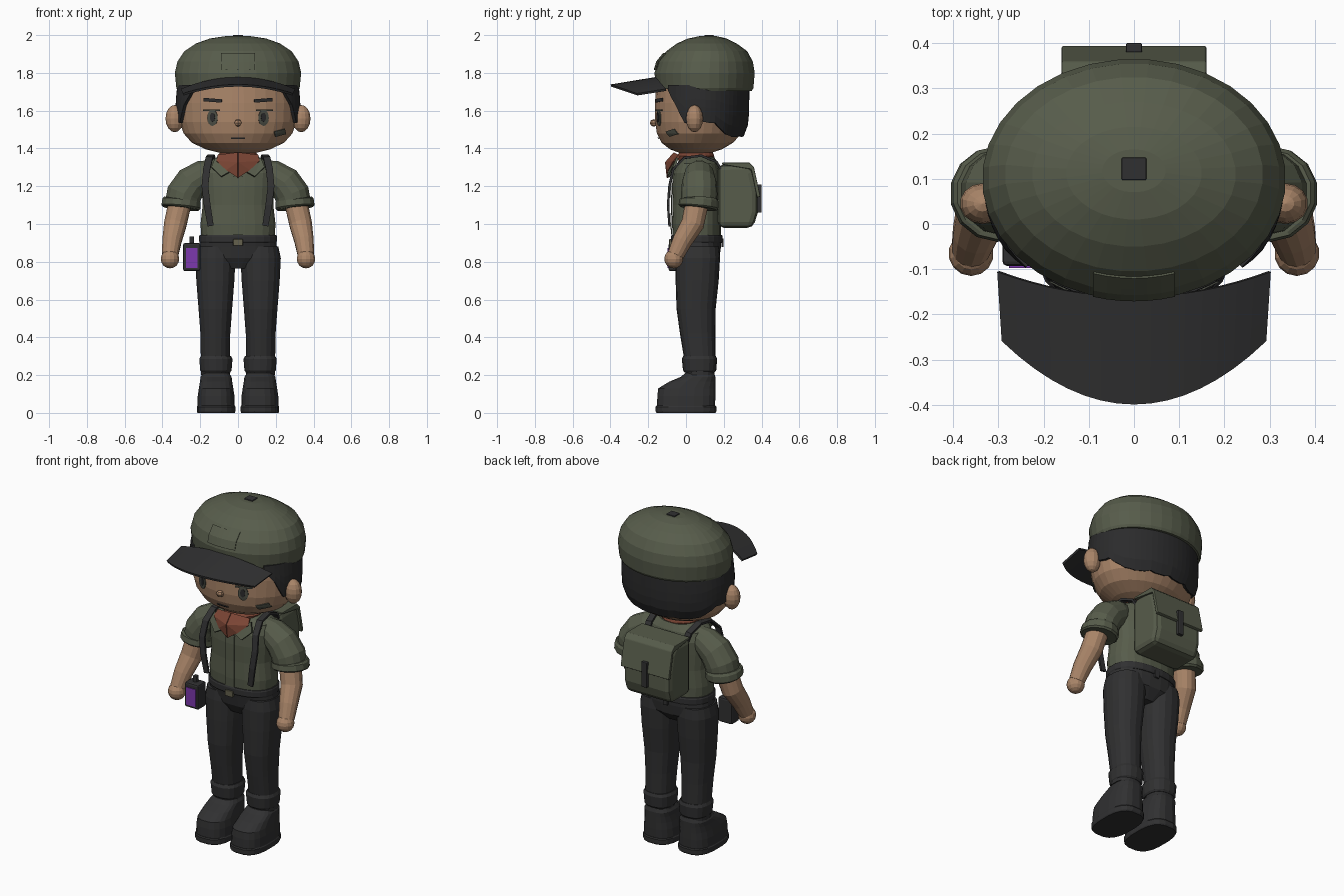
import bpy, bmesh, math
from mathutils import Vector, Matrix

if "Cube" in bpy.data.objects:
    bpy.data.objects.remove(bpy.data.objects["Cube"])


def material(name, r, g, b):
    m = bpy.data.materials.new(name)
    m.use_nodes = True
    m.diffuse_color = (r, g, b, 1)
    m.node_tree.nodes["Principled BSDF"].inputs["Base Color"].default_value = (r, g, b, 1)
    return m


GREEN = material("olive_cloth", .095, .107, .07)
DARK = material("charcoal", .03, .03, .031)
HAIR = material("black_hair", .024, .024, .025)
SKIN = material("skin", .40, .235, .14)
RUST = material("rust_scarf", .20, .06, .035)
PURPLE = material("purple_screen", .20, .04, .42)
IRIS = material("grey_eye", .075, .08, .062)
BRASS = material("dull_buckle", .13, .12, .075)


def finish(name, bm, mat, mirror=False, solid=0, bevel=0):
    bmesh.ops.recalc_face_normals(bm, faces=bm.faces)
    me = bpy.data.meshes.new(name)
    bm.to_mesh(me)
    bm.free()
    me.materials.append(mat)
    ob = bpy.data.objects.new(name, me)
    bpy.context.scene.collection.objects.link(ob)
    if solid:
        s = ob.modifiers.new("Thickness", 'SOLIDIFY')
        s.thickness, s.offset = solid, 0
    if bevel:
        b = ob.modifiers.new("Bevel", 'BEVEL')
        b.width, b.segments = bevel, 2
    if mirror:
        ob.modifiers.new("Mirror", 'MIRROR')
    return ob


def skin_rings(bm, rings, closed=True, caps=True):
    """Bridge equal rows of points with quads."""
    rows = [[bm.verts.new(p) for p in r] for r in rings]
    n = len(rows[0])
    for a, b in zip(rows, rows[1:]):
        for i in range(n if closed else n - 1):
            j = (i + 1) % n
            bm.faces.new((a[i], a[j], b[j], b[i]))
    if caps and closed:
        bm.faces.new(rows[0][::-1])
        bm.faces.new(rows[-1])


def power(v, p):
    return math.copysign(abs(v) ** (2 / p), v)


def loft(name, prof, mat, cx=0, p=2, n=24, mirror=False):
    """Stack of rounded sections; each is (z, half width, front y, back y)."""
    bm = bmesh.new()
    turn = [2 * math.pi * (i + .5) / n for i in range(n)]
    skin_rings(bm, [[(cx + rx * power(math.cos(a), p),
                      (f + b) / 2 + (b - f) / 2 * power(math.sin(a), p), z) for a in turn]
                    for z, rx, f, b in prof])
    return finish(name, bm, mat, mirror)


def tube(name, path, mat, n=14, flat=1, mirror=True):
    """Tapered tube through (x, y, z, radius); flat squashes its depth."""
    bm, rings = bmesh.new(), []
    pts = [Vector(q[:3]) for q in path]
    for i, c in enumerate(pts):
        t = (pts[min(i + 1, len(pts) - 1)] - pts[max(i - 1, 0)]).normalized()
        side = (Vector((1, 0, 0)) - t * t.x).normalized()
        nrm = t.cross(side)
        r = path[i][3]
        ang = [2 * math.pi * (k + .5) / n for k in range(n)]
        rings.append([c + side * r * math.cos(a) + nrm * r * flat * math.sin(a) for a in ang])
    skin_rings(bm, rings)
    return finish(name, bm, mat, mirror)


def box(name, c, s, mat, bevel=0, mirror=False):
    bm = bmesh.new()
    bmesh.ops.create_cube(bm, size=1, matrix=Matrix.LocRotScale(Vector(c), None, Vector(s)))
    return finish(name, bm, mat, mirror, bevel=bevel)


def ball(name, c, s, mat, mirror=False, seg=14):
    bm = bmesh.new()
    bmesh.ops.create_uvsphere(bm, u_segments=seg, v_segments=seg // 2 + 1, radius=1,
                              matrix=Matrix.LocRotScale(Vector(c), None, Vector(s)))
    return finish(name, bm, mat, mirror)


def prism(name, pts, hw, mat, bevel):
    """Side outline of (y, z) points pulled across the width."""
    bm = bmesh.new()
    skin_rings(bm, [[(x, y, z) for y, z in pts] for x in (-hw, hw)])
    return finish(name, bm, mat, bevel=bevel)


def section(prof, z):
    for a, b in zip(prof, prof[1:]):
        if a[0] <= z <= b[0]:
            t = (z - a[0]) / (b[0] - a[0])
            return [u + (v - u) * t for u, v in zip(a, b)]
    return prof[-1]


def patch(name, prof, c, half, mat, off=.004, tilt=0, p=2, oval=False, mirror=False, n=6):
    """Thin plate laid on the front of a lofted shape."""
    bm, rows = bmesh.new(), []
    for j in range(n + 1):
        row = []
        for i in range(n + 1):
            u, v = 2 * i / n - 1, 2 * j / n - 1
            if oval:
                u, v = u * math.sqrt(1 - v * v / 2), v * math.sqrt(1 - u * u / 2)
            u, v = u * half[0], v * half[1]
            x = c[0] + u * math.cos(tilt) - v * math.sin(tilt)
            z = c[1] + u * math.sin(tilt) + v * math.cos(tilt)
            _, rx, f, b = section(prof, z)
            d = (b - f) / 2 * max(0, 1 - abs(x / rx) ** p) ** (1 / p)
            row.append((x, (f + b) / 2 - d - off, z))
        rows.append(row)
    skin_rings(bm, rows, closed=False)
    return finish(name, bm, mat, mirror, solid=.005)


# Head, ears, nose and neck
head = [(1.375, .09, -.03, .13), (1.395, .17, -.085, .19), (1.43, .245, -.13, .25),
        (1.48, .29, -.155, .295), (1.54, .31, -.165, .312), (1.64, .315, -.165, .315),
        (1.74, .305, -.16, .315)]
loft("head", head, SKIN, n=32)
ball("ears", (.335, .045, 1.558), (.05, .045, .072), SKIN, mirror=True)
ball("nose", (0, -.17, 1.535), (.022, .022, .02), SKIN, seg=6)
loft("neck", [(1.3, .075, 0, .14), (1.4, .075, 0, .14)], SKIN, n=14)

# Face details
patch("irises", head, (.135, 1.562), (.027, .042), IRIS, oval=True, mirror=True)
patch("pupils", head, (.135, 1.565), (.013, .024), HAIR, .007, oval=True, mirror=True)
patch("lash_lines", head, (.14, 1.602), (.045, .005), IRIS, .008, mirror=True)
patch("eyebrows", head, (.134, 1.655), (.048, .009), HAIR, .005, tilt=.08, mirror=True)
patch("mouth", head, (0, 1.455), (.036, .003), HAIR, .004)
patch("cheek_smudge", head, (.222, 1.483), (.029, .014), IRIS, .004, tilt=.25)

# Hair shell with an uneven lower edge, keyed by angle from the back of the head
edge = [(0, 1.465), (50, 1.465), (72, 1.53), (96, 1.55), (108, 1.535), (118, 1.61), (132, 1.71)]
bm, rows = bmesh.new(), []
for k in range(-22, 23):
    deg = k * 6
    low = section(edge, abs(deg))[1] + (.007 if k % 4 == 0 else 0)
    row = []
    for j in range(6):
        z = low + (1.735 - low) * j / 5
        _, rx, f, b = section(head, z)
        a = math.radians(deg)
        row.append(((rx + .006) * math.sin(a), (f + b) / 2 + ((b - f) / 2 + .01) * math.cos(a), z))
    rows.append(row)
skin_rings(bm, rows, closed=False)
finish("hair", bm, HAIR, solid=.02)

# Cap, badge patch, button and brim
cap = [(1.705, .32, -.15, .35), (1.72, .328, -.16, .358), (1.80, .336, -.168, .365),
       (1.86, .322, -.15, .355), (1.915, .285, -.105, .325), (1.955, .225, -.05, .27),
       (1.982, .15, .01, .215), (1.994, .07, .07, .165)]
loft("cap", cap, GREEN, n=32)
patch("cap_patch", cap, (0, 1.86), (.09, .045), GREEN, .005)
box("cap_button", (0, .122, 1.993), (.055, .05, .014), DARK, .003)
bm, rows = bmesh.new(), []
for k in range(-8, 9):
    u = k / 8
    back = Vector((.3 * u, -.16 + .055 * u * u, 1.772 - .062 * u * u))
    front = Vector((.29 * u, -.398 + .14 * u * u, 1.733 - .047 * u * u))
    rows.append([back.lerp(front, t / 3) for t in range(4)])
skin_rings(bm, rows, closed=False)
finish("cap_brim", bm, DARK, solid=.012)

# Shirt body, placket and collar
torso = [(.92, .195, -.07, .185), (1.0, .2, -.075, .185), (1.1, .188, -.072, .185),
         (1.2, .195, -.075, .185), (1.27, .2, -.07, .182), (1.32, .18, -.05, .17),
         (1.355, .11, -.02, .15)]
loft("shirt", torso, GREEN, p=2.4)
patch("shirt_placket", torso, (0, 1.1), (.03, .155), GREEN, .005, p=2.4, n=12)


def facets(name, fan, mat, thick, mirror=True):
    bm = bmesh.new()
    v = [bm.verts.new(q) for q in fan]
    for a, b in zip(v[1:], v[2:]):
        bm.faces.new((v[0], a, b))
    finish(name, bm, mat, mirror, solid=thick)


facets("collar", [(.12, -.045, 1.35), (.14, -.065, 1.30), (.088, -.092, 1.25), (.02, -.09, 1.29)],
       GREEN, .012)

# Knotted scarf
facets("scarf_front", [(0, -.105, 1.325), (0, -.095, 1.245), (.06, -.088, 1.285),
                       (.112, -.062, 1.33), (.105, -.035, 1.362), (0, -.06, 1.375)], RUST, .014)
loft("scarf_collar", [(1.335, .105, -.045, .145), (1.36, .112, -.05, .15), (1.385, .09, -.03, .14)],
     RUST, n=18)

# Sleeves, rolled cuffs, forearms and hands
tube("sleeves", [(.1, .07, 1.29, .055), (.18, .07, 1.262, .08), (.245, .07, 1.22, .092),
                 (.285, .07, 1.16, .096), (.3, .068, 1.09, .092)], GREEN)
tube("sleeve_cuffs", [(.298, .069, 1.132, .096), (.299, .069, 1.125, .104),
                      (.302, .066, 1.092, .106), (.303, .065, 1.083, .098)], GREEN)
tube("forearms", [(.305, .06, 1.12, .062), (.332, .035, 1.0, .061), (.35, -.02, .91, .052),
                  (.36, -.055, .835, .044)], SKIN)
ball("hands", (.36, -.065, .815), (.05, .05, .05), SKIN, mirror=True)

# Trousers, belt and buckle
loft("trouser_seat", [(.765, .09, -.02, .13), (.82, .2, -.05, .178), (.88, .207, -.06, .186),
                      (.93, .2, -.07, .187)], DARK, p=2.4)
loft("trouser_legs", [(.2, .078, .0, .15), (.3, .078, -.012, .155), (.42, .08, -.032, .155),
                      (.55, .09, -.05, .157), (.7, .102, -.055, .173), (.82, .108, -.056, .18),
                      (.88, .095, -.05, .175)], DARK, cx=.12, p=2.3, n=18, mirror=True)
loft("belt", [(.9, .203, -.076, .191), (.908, .207, -.08, .195), (.935, .207, -.08, .195),
              (.943, .203, -.076, .191)], DARK, p=2.4)
box("belt_buckle", (0, -.082, .903), (.052, .014, .034), BRASS, .003)
box("belt_loop", (0, .193, .9), (.03, .012, .045), DARK, .003)

# Boots with soles and ankle bands
loft("boots", [(.03, .1, -.155, .155), (.09, .098, -.153, .157), (.13, .092, -.148, .157),
               (.165, .086, -.09, .157), (.19, .083, -.03, .157), (.21, .07, -.005, .15)],
     DARK, cx=.116, p=2.8, n=20, mirror=True)
loft("boot_soles", [(0, .1, -.157, .157), (.008, .103, -.162, .162), (.032, .103, -.162, .162),
                    (.038, .099, -.157, .157)], DARK, cx=.116, p=2.8, n=20, mirror=True)
loft("ankle_bands", [(.215, .077, -.008, .152), (.225, .084, -.016, .16), (.285, .089, -.022, .165),
                     (.302, .08, -.014, .158)], DARK, cx=.117, p=2.4, n=18, mirror=True)

# Backpack, flap, clasp and shoulder straps
prism("backpack", [(.17, .98), (.17, 1.315), (.32, 1.32), (.355, 1.28), (.378, 1.18), (.38, 1.06),
                   (.355, .98)], .155, GREEN, .03)
prism("backpack_flap", [(.19, 1.315), (.19, 1.325), (.335, 1.325), (.36, 1.30), (.394, 1.145),
                        (.376, 1.14), (.345, 1.29)], .16, GREEN, .004)
box("backpack_clasp", (0, .389, 1.135), (.036, .022, .15), DARK, .004)
tube("shoulder_straps", [(.145, -.088, .99, .023), (.163, -.095, 1.1, .025), (.175, -.088, 1.2, .025),
                         (.166, -.068, 1.29, .026), (.152, -.01, 1.35, .026), (.142, .08, 1.362, .026),
                         (.132, .16, 1.33, .026), (.125, .21, 1.25, .026)], DARK, n=4, flat=.35)

# Handheld radio on the hip
box("radio", (-.245, -.055, .825), (.092, .075, .148), DARK, .01)
box("radio_screen", (-.245, -.094, .82), (.062, .006, .105), PURPLE)
box("radio_aerial", (-.245, -.05, .915), (.024, .024, .04), DARK, .004)
